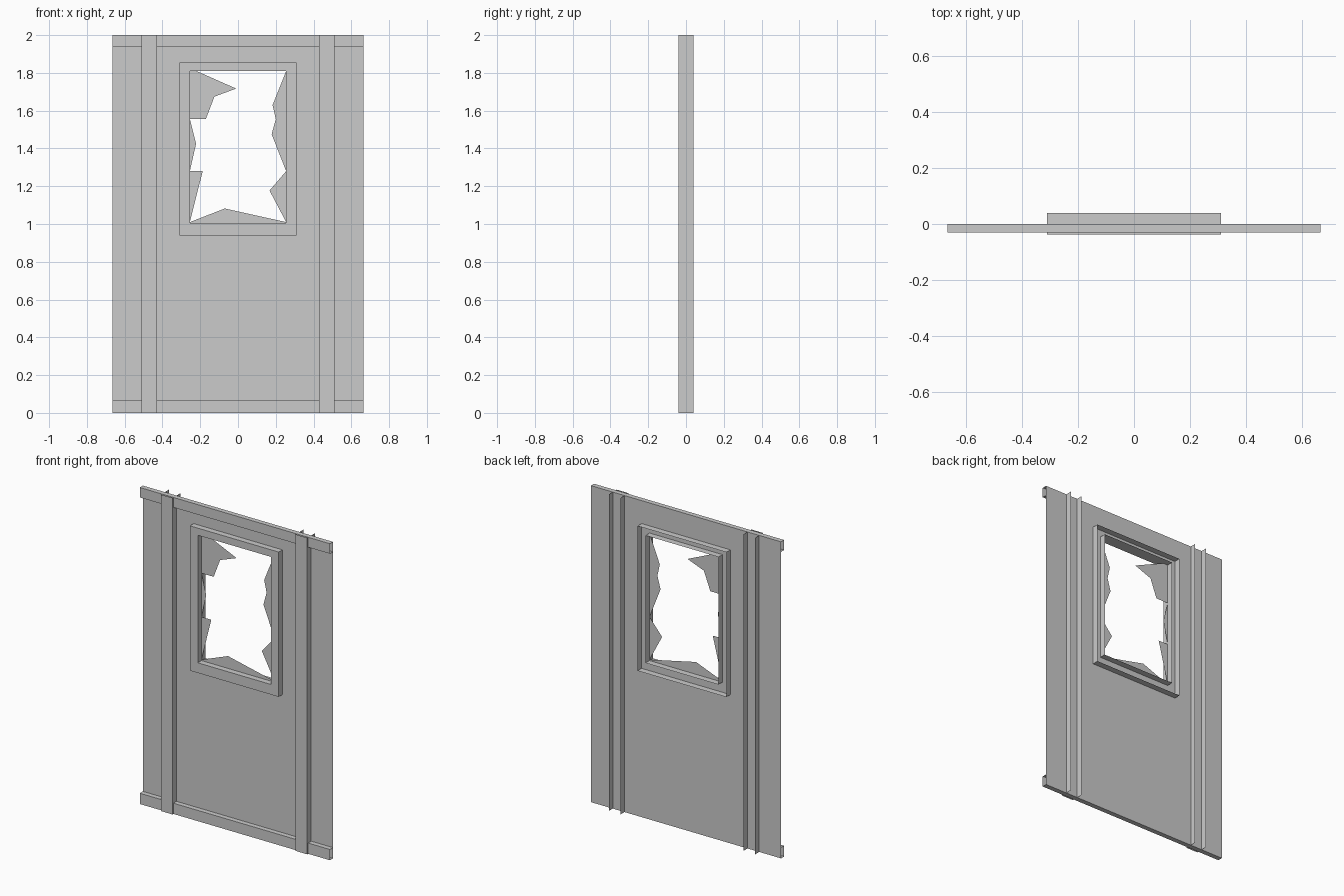
import bpy

if "Cube" in bpy.data.objects:
    bpy.data.objects.remove(bpy.data.objects["Cube"])

W, H = 0.665, 2.0            # half width, height
FRONT, BACK = -0.04, 0.04    # depth limits of the folded sheet parts


def make(name, verts, faces):
    mesh = bpy.data.meshes.new(name)
    mesh.from_pydata(verts, [], faces)
    mesh.update()
    ob = bpy.data.objects.new(name, mesh)
    bpy.context.collection.objects.link(ob)
    return ob


def sweep(name, rings, closed=False):
    """Skin a list of equal-length point rings into quad strips."""
    n = len(rings[0])
    verts = [p for r in rings for p in r]
    faces = []
    for i in range(len(rings) - 1):
        for j in range(n if closed else n - 1):
            k = (j + 1) % n
            faces.append((i * n + j, i * n + k, (i + 1) * n + k, (i + 1) * n + j))
    return make(name, verts, faces)


def rect(x, z0, z1, y):
    return [(-x, y, z0), (x, y, z0), (x, y, z1), (-x, y, z1)]


OUTER = (0.31, 0.94, 1.855)
INNER = (0.255, 1.004, 1.81)

# Wall sheet with the window opening
sweep("wall_panel", [rect(W, 0, H, 0), rect(*INNER, 0)], closed=True)

# Folded rails along the top and bottom, open at the ends
for name, z0, z1 in (("bottom_rail", 0, 0.068), ("top_rail", 1.937, H)):
    profile = [(0, z0), (-0.031, z0), (-0.031, z1), (0, z1)]
    sweep(name, [[(x, y, z) for y, z in profile] for x in (-W, W)])

# Upright channels: closed at the front, flanges standing out behind
for name, s in (("left_post", -1), ("right_post", 1)):
    profile = [(0.43, BACK), (0.43, FRONT), (0.512, FRONT), (0.512, BACK)]
    sweep(name, [[(s * x, y, z) for x, y in profile] for z in (0, H)])

# Window frame: outer wall, front face and inner wall, hollow behind
sweep("window_frame", [rect(*OUTER, BACK), rect(*OUTER, -0.037),
                       rect(*INNER, -0.037), rect(*INNER, BACK)], closed=True)

# Broken glass left around the opening
shards = [
    [(-.255, 1.81), (-.22, 1.81), (-.01, 1.717), (-.125, 1.674), (-.17, 1.556), (-.255, 1.556)],
    [(-.255, 1.556), (-.222, 1.425), (-.255, 1.28)],
    [(-.255, 1.28), (-.187, 1.28), (-.255, 1.01)],
    [(-.255, 1.004), (-.255, 1.01), (-.07, 1.082), (.255, 1.01), (.255, 1.004)],
    [(.255, 1.01), (.167, 1.177), (.255, 1.28)],
    [(.255, 1.28), (.178, 1.475), (.2, 1.555), (.183, 1.63), (.255, 1.81)],
]
for i, pts in enumerate(shards):
    make(f"glass_shard_{i + 1}", [(x, 0, z) for x, z in pts], [tuple(range(len(pts)))])
